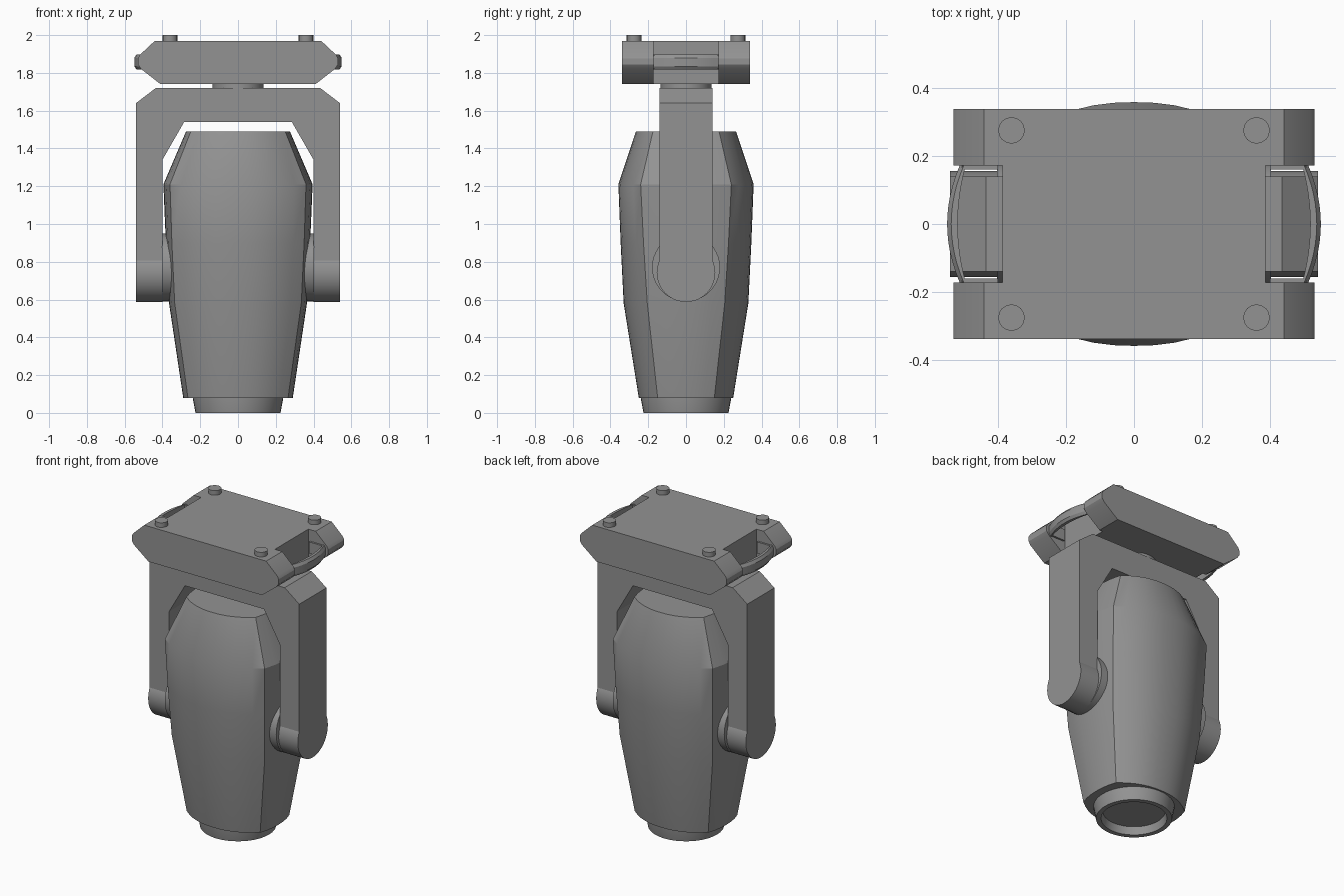
import bpy, bmesh, math
from mathutils import Matrix, Vector

if "Cube" in bpy.data.objects:
    bpy.data.objects.remove(bpy.data.objects["Cube"])

# one dark grey for the whole fixture
dark = bpy.data.materials.new("dark_grey")
dark.diffuse_color = (0.29, 0.29, 0.29, 1)
dark.use_nodes = True
dark.node_tree.nodes["Principled BSDF"].inputs["Base Color"].default_value = dark.diffuse_color


def finish(bm, name, angle=25):
    bmesh.ops.recalc_face_normals(bm, faces=bm.faces)
    me = bpy.data.meshes.new(name)
    bm.to_mesh(me)
    bm.free()
    me.materials.append(dark)
    ob = bpy.data.objects.new(name, me)
    bpy.context.collection.objects.link(ob)
    bpy.ops.object.select_all(action='DESELECT')
    ob.select_set(True)
    bpy.context.view_layer.objects.active = ob
    if angle:
        bpy.ops.object.shade_smooth_by_angle(angle=math.radians(angle))
    return ob


def loft(name, rings, angle=25):
    """Skin a list of equal-length point rings and cap both ends."""
    bm = bmesh.new()
    vs = [[bm.verts.new(p) for p in r] for r in rings]
    n = len(vs[0])
    for a, b in zip(vs, vs[1:]):
        for i in range(n):
            j = (i + 1) % n
            bm.faces.new((a[i], a[j], b[j], b[i]))
    bm.faces.new(vs[0])
    bm.faces.new(vs[-1])
    return finish(bm, name, angle)


def prism_y(name, pts, half, angle=25):
    return loft(name, [[(x, y, z) for x, z in pts] for y in (-half, half)], angle)


def box(name, lo, hi):
    bm = bmesh.new()
    lo, hi = Vector(lo), Vector(hi)
    bmesh.ops.create_cube(bm, size=1, matrix=Matrix.Translation((lo + hi) / 2) @
                          Matrix.Diagonal((*(hi - lo), 1)))
    return finish(bm, name, 0)


def lathe(name, prof, centre, axis='Z', n=40):
    """Rings of (radius, position along axis) around a centre."""
    cx, cy, cz = centre
    rings = []
    for r, h in prof:
        ring = []
        for i in range(n):
            a = 2 * math.pi * i / n
            u, v = r * math.cos(a), r * math.sin(a)
            ring.append((cx + u, cy + v, cz + h) if axis == 'Z' else (cx + h, cy + u, cz + v))
        rings.append(ring)
    return loft(name, rings)


def mirror_pts(half):
    return half + [(-x, z) for x, z in reversed(half)]


# lamp head: bowed front/back and gently bowed sides, meeting at four corners
def head_ring(z, hx, hy, cx, cy, n=12, m=6):
    pts = []
    for i in range(n):
        t = -1 + 2 * i / n
        pts.append((cx * t, -(hy - (hy - cy) * abs(t) ** 2.3)))
    for i in range(m):
        t = -1 + 2 * i / m
        pts.append((hx - (hx - cx) * abs(t) ** 2.3, cy * t))
    return [(x, y, z) for x, y in pts + [(-x, -y) for x, y in pts]]


loft("lamp_head", [
    head_ring(0.08, 0.29, 0.25, 0.265, 0.15),
    head_ring(0.58, 0.365, 0.33, 0.335, 0.205),
    head_ring(0.90, 0.382, 0.346, 0.35, 0.225),
    head_ring(1.21, 0.395, 0.358, 0.36, 0.24),
    head_ring(1.49, 0.275, 0.265, 0.25, 0.175)])

# lens collar with recessed glass
lathe("lens_collar", [(0.24, 0.10), (0.24, 0.08), (0.225, 0.0), (0.195, 0.0), (0.185, 0.05)],
      (0, 0, 0))

# yoke
prism_y("yoke", mirror_pts([(0.285, 1.54), (0.40, 1.34), (0.40, 0.742), (0.54, 0.742),
                            (0.54, 1.64), (0.435, 1.72)]), 0.14, 0)

for s, side in ((-1, "left"), (1, "right")):
    # rounded arm ends and pivot drums that sink into the head
    lathe("arm_end_" + side, [(0.155, s * 0.40), (0.155, s * 0.54)], (0, 0, 0.742), 'X')
    lathe("pivot_" + side, [(0.18, s * 0.32), (0.18, s * 0.402)], (0, 0, 0.77), 'X')

# swivel between yoke and base
lathe("swivel", [(0.135, 1.71), (0.135, 1.75)], (0, 0, 0))

# base with a through notch at each end
base = prism_y("base", mirror_pts([(0.41, 1.74), (0.515, 1.822), (0.53, 1.845), (0.53, 1.875),
                                   (0.52, 1.895), (0.44, 1.97)]), 0.338)
for s in (-1, 1):
    xs = sorted((s * 0.387, s * 0.7))
    cutter = box("notch_cutter", (xs[0], -0.172, 1.6), (xs[1], 0.172, 2.1))
    cutter.hide_render = True
    mod = base.modifiers.new("notch", 'BOOLEAN')
    mod.object = cutter
    mod.operation = 'DIFFERENCE'
    mod.solver = 'EXACT'
    bpy.context.view_layer.objects.active = base
    bpy.ops.object.modifier_apply(modifier=mod.name)
    bpy.data.objects.remove(cutter)

# curved carrying handles with short brackets
for s, side in ((-1, "left"), (1, "right")):
    rings = []
    for i in range(13):
        t = -1 + i / 6
        xo, xi = 0.549 - 0.037 * t * t, 0.518 - 0.024 * t * t
        rings.append([(s * x, 0.172 * t, z) for x, z in (
            (xi, 1.818), (xo - 0.012, 1.818), (xo, 1.835), (xo, 1.88), (xo - 0.012, 1.897),
            (xi, 1.897))])
    loft("handle_" + side, rings)
    for t in (-1, 1):
        xs = sorted((s * 0.40, s * 0.505))
        ys = sorted((t * 0.16, t * 0.172))
        box("handle_bracket_" + side, (xs[0], ys[0], 1.82), (xs[1], ys[1], 1.895))

# feet on the base
for x in (-0.36, 0.36):
    for y in (-0.275, 0.275):
        lathe("foot", [(0.039, 1.96), (0.039, 2.0)], (x, y, 0), n=16)
